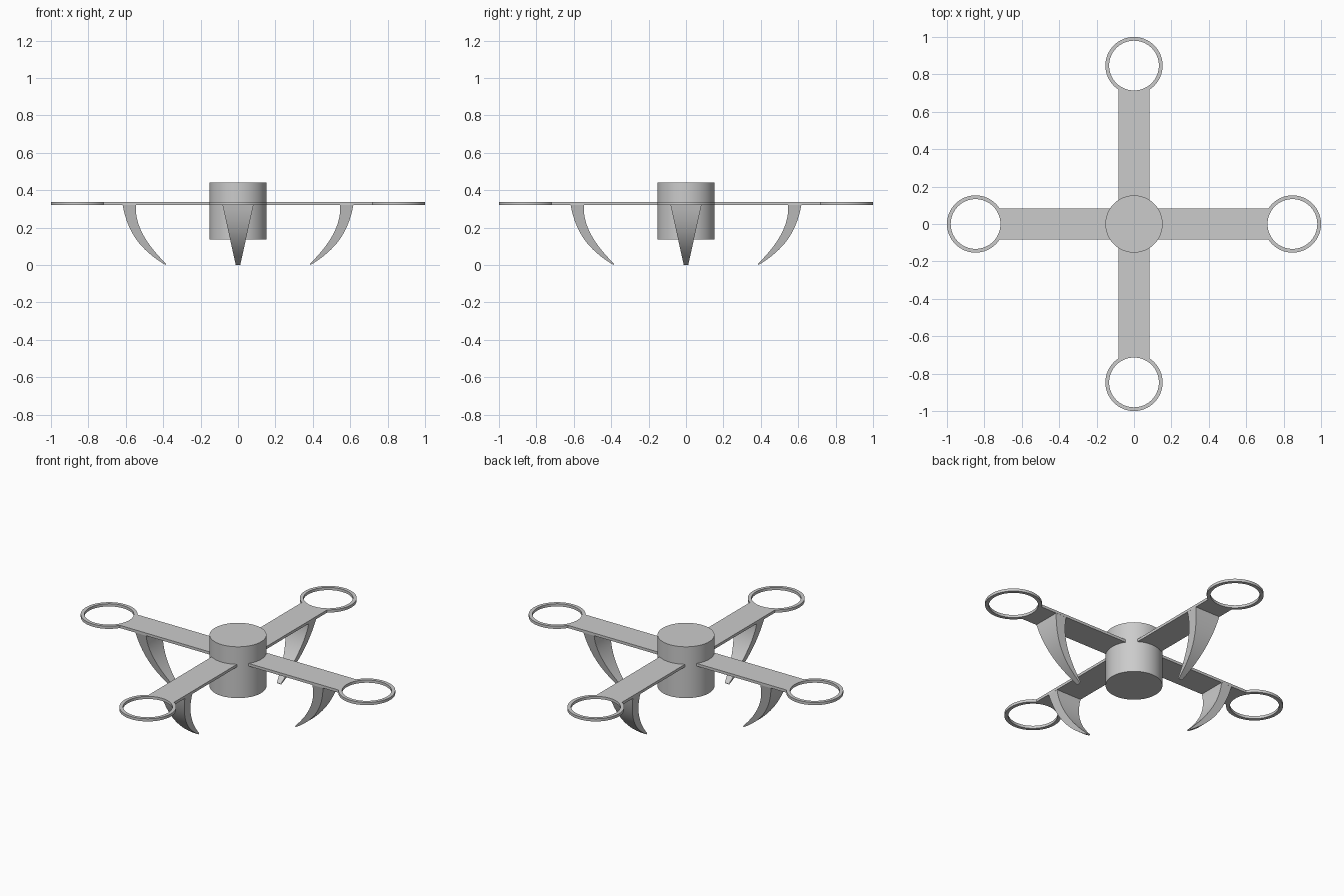
import bpy, bmesh, math
from mathutils import Matrix

cube = bpy.data.objects.get("Cube")
if cube:
    bpy.data.objects.remove(cube, do_unlink=True)

grey = bpy.data.materials.new("plain_grey")
grey.use_nodes = True
grey.diffuse_color = (0.6, 0.6, 0.6, 1)
grey.node_tree.nodes["Principled BSDF"].inputs["Base Color"].default_value = (0.6, 0.6, 0.6, 1)

DECK_LOW, DECK_TOP = 0.32, 0.336
HALF_WIDTH = 0.083
RING_X, RING_OUT, RING_IN = 0.847, 0.153, 0.133


def finish(name, bm, turn=0.0):
    """Turn a part about the vertical axis and make it an object."""
    bmesh.ops.recalc_face_normals(bm, faces=bm.faces)
    bm.transform(Matrix.Rotation(turn, 4, "Z"))
    mesh = bpy.data.meshes.new(name)
    bm.to_mesh(mesh)
    bm.free()
    mesh.materials.append(grey)
    obj = bpy.data.objects.new(name, mesh)
    bpy.context.collection.objects.link(obj)
    bpy.ops.object.select_all(action="DESELECT")
    obj.select_set(True)
    bpy.context.view_layer.objects.active = obj
    bpy.ops.object.shade_smooth_by_angle(angle=math.radians(35))
    return obj


def loft(bm, sections, closed=False):
    """Bridge matching cross-sections; cap the ends unless closed."""
    rows = [[bm.verts.new(p) for p in s] for s in sections]
    n = len(rows[0])
    pairs = list(zip(rows, rows[1:])) + ([(rows[-1], rows[0])] if closed else [])
    for a, b in pairs:
        for i in range(n):
            j = (i + 1) % n
            bm.faces.new((a[i], a[j], b[j], b[i]))
    if not closed:
        bm.faces.new(rows[0])
        bm.faces.new(rows[-1])


# Central drum
bm = bmesh.new()
bmesh.ops.create_cone(bm, cap_ends=True, segments=64, radius1=0.153, radius2=0.153,
                      depth=0.305, matrix=Matrix.Translation((0, 0, 0.2875)))
finish("body_drum", bm)


def build_arm(name, turn):
    # Flat plate whose outer end follows the ring
    limit = math.asin(HALF_WIDTH / 0.15)
    outline = [(0.1, HALF_WIDTH), (0.1, -HALF_WIDTH)]
    for i in range(13):
        a = -limit + 2 * limit * i / 12
        outline.append((RING_X - 0.15 * math.cos(a), 0.15 * math.sin(a)))
    bm = bmesh.new()
    loft(bm, [[(x, y, z) for x, y in outline] for z in (DECK_LOW, DECK_TOP)])
    finish(name, bm, turn)


def build_ring(name, turn):
    sections = []
    for i in range(64):
        a = math.tau * i / 64
        sections.append([(RING_X + r * math.cos(a), r * math.sin(a), z)
                         for r, z in ((RING_IN, DECK_LOW), (RING_OUT, DECK_LOW),
                                      (RING_OUT, DECK_TOP), (RING_IN, DECK_TOP))])
    bm = bmesh.new()
    loft(bm, sections, closed=True)
    finish(name, bm, turn)


def bezier(p, t):
    s = 1 - t
    w = (s**3, 3 * s * s * t, 3 * s * t * t, t**3)
    return [sum(k * q[c] for k, q in zip(w, p)) for c in (0, 1)]


# Leg profile as two curves, from the arm down to the foot
LEG_OUTER = ((0.617, 0.322), (0.59, 0.17), (0.52, 0.08), (0.388, 0.0))
LEG_INNER = ((0.546, 0.322), (0.555, 0.2), (0.47, 0.09), (0.383, 0.005))


def build_leg(name, turn):
    sections = []
    for i in range(17):
        row = []
        for curve, sides in ((LEG_OUTER, (-1, 1)), (LEG_INNER, (1, -1))):
            x, z = bezier(curve, i / 16)
            half = 0.012 + (HALF_WIDTH - 0.012) * z / 0.322
            row += [(x, s * half, z) for s in sides]
        sections.append(row)
    bm = bmesh.new()
    loft(bm, sections)
    finish(name, bm, turn)


# Four identical arms around the drum
for k, side in enumerate(("left", "back", "right", "front")):
    turn = k * math.pi / 2
    build_arm(side + "_arm", turn)
    build_ring(side + "_rotor_ring", turn)
    build_leg(side + "_leg", turn)
